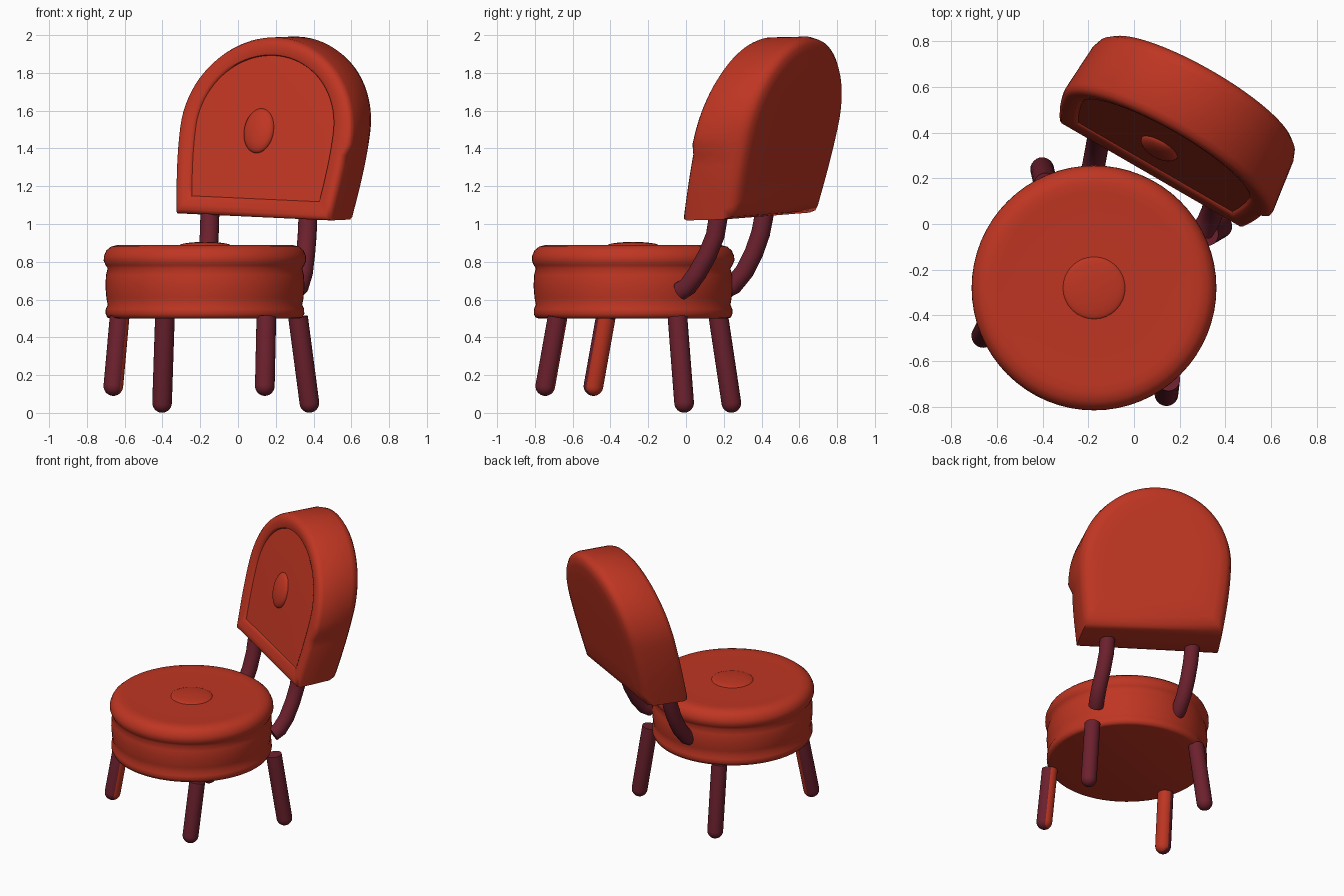
import bpy, bmesh, math
from mathutils import Vector

if "Cube" in bpy.data.objects:
    bpy.data.objects.remove(bpy.data.objects["Cube"])


def material(name, rgb):
    m = bpy.data.materials.new(name)
    m.diffuse_color = (*rgb, 1)
    m.use_nodes = True
    m.node_tree.nodes["Principled BSDF"].inputs["Base Color"].default_value = m.diffuse_color
    return m


RED = material("red upholstery", (0.52, 0.036, 0.016))
PLUM = material("plum legs", (0.15, 0.015, 0.027))
CENTRE = Vector((-0.175, -0.28, 0))


def finish(name, bm, mats, angle=40):
    bmesh.ops.recalc_face_normals(bm, faces=bm.faces)
    me = bpy.data.meshes.new(name)
    bm.to_mesh(me)
    bm.free()
    ob = bpy.data.objects.new(name, me)
    bpy.context.collection.objects.link(ob)
    for m in mats:
        me.materials.append(m)
    bpy.ops.object.select_all(action='DESELECT')
    ob.select_set(True)
    bpy.context.view_layer.objects.active = ob
    bpy.ops.object.shade_smooth_by_angle(angle=math.radians(angle))
    return ob


def loft(rings):
    """Skin closed rings of points and cap both ends."""
    bm = bmesh.new()
    vs = [[bm.verts.new(p) for p in r] for r in rings]
    n = len(vs[0])
    for a, b in zip(vs, vs[1:]):
        for i in range(n):
            j = (i + 1) % n
            bm.faces.new((a[i], a[j], b[j], b[i]))
    bm.faces.new(vs[0])
    bm.faces.new(vs[-1])
    return bm


def circle(c, r, x, y, n):
    return [c + r * (math.cos(t) * x + math.sin(t) * y)
            for t in (2 * math.pi * i / n for i in range(n))]


def tube(name, path, r, mats, round_end=False):
    """Round bar along a path, optionally with a domed last end."""
    pts = [Vector(p) for p in path]
    rings = []
    for i, p in enumerate(pts):
        t = (pts[min(i + 1, len(pts) - 1)] - pts[max(i - 1, 0)]).normalized()
        x = t.cross(Vector((0, 1, 0))).normalized()
        y = t.cross(x)
        rings.append(circle(p, r, x, y, 24))
    if round_end:
        for k in range(1, 7):
            a = k / 6 * math.radians(86)
            rings.append(circle(p + t * r * math.sin(a), r * math.cos(a), x, y, 24))
    return finish(name, loft(rings), mats)


def bump(name, loc, axes, size):
    """Flattened upholstery button."""
    bm = bmesh.new()
    bmesh.ops.create_uvsphere(bm, u_segments=32, v_segments=16, radius=1)
    for v in bm.verts:
        v.co = loc + sum((axes[k] * v.co[k] * size[k] for k in range(3)), Vector())
    return finish(name, bm, [RED])


# Seat: turned profile with piping at the bottom and a padded top
profile = [(.5, .5), (.517, .505), (.526, .525), (.525, .55), (.515, .572),
           (.522, .61), (.527, .67), (.524, .73), (.515, .765), (.526, .782),
           (.536, .805), (.535, .83), (.522, .86), (.498, .88), (.46, .89),
           (.42, .888), (.3, .886), (.1, .888), (.01, .888)]
X, Y, Z = Vector((1, 0, 0)), Vector((0, 1, 0)), Vector((0, 0, 1))
finish("seat", loft([circle(CENTRE + Z * z, r, X, Y, 64) for r, z in profile]), [RED], 60)
bump("seat_button", CENTRE + Z * .885, (X, Y, Z), (.138, .138, .02))

# Backrest: arched outline, turned, leaning, with a recessed front panel
BASE = Vector((.07, .21, 1.037))
U = Vector((.865, -.5, -.04))
V = Vector((.5, .855, .02))
W = Vector((.13, .21, 1))


def back_outline(inset, depth):
    k = 1 - .1 * max(depth, 0)               # slight taper to the rear
    half = []
    for i in range(9):                       # straight side
        h = inset + (.46 - inset) * i / 8
        half.append(((.472 + .046 * math.sin(h / .46 * math.pi / 2) - inset) * k, h))
    for i in range(1, 21):                   # arch
        a = math.pi / 2 * i / 20
        half.append(((.518 - inset) * k * math.cos(a), .46 + (.49 - inset) * math.sin(a)))
    # the raised rim stops part way down on the right side only
    lip = .03 * max(0, 1 - depth / .28) * (inset < .03)
    right = [(s + lip * max(0, 1 - (h - .4) / .5) * (h > .4 and s > 0), h) for s, h in half]
    full = right + [(-s, h) for s, h in reversed(half[:-1])]
    return [BASE + U * s + V * depth + W * h for s, h in full]


back_rings = [(.2, .325), (.09, .323), (.04, .313), (.012, .29), (0, .25),
              (0, .14), (0, .035), (.008, .012), (.025, 0), (.05, 0), (.08, .006),
              (.092, .012), (.096, .022), (.2, .018), (.36, .016)]
finish("backrest", loft([back_outline(i, d) for i, d in back_rings]), [RED], 50)
bump("backrest_button", BASE + U * -.03 + V * .018 + W * .455,
     (U.normalized(), V.normalized(), W.normalized()), (.09, .04, .122))

# Backrest supports
for side, path in (
        ("right", [(.30, -.03, .645), (.325, .01, .67), (.346, .06, .74), (.358, .115, .84),
                   (.366, .155, .94), (.372, .178, 1.08)]),
        ("left", [(-.185, .2, .65), (-.178, .25, .675), (-.167, .31, .75), (-.158, .36, .85),
                  (-.152, .395, .95), (-.148, .42, 1.08)])):
    tube(side + "_back_support", path, .05, [PLUM])

# Legs: splayed, the front pair shorter with red inner sides
for name, top, foot, front in (
        ("back_left_leg", (-.387, .172, .507), (-.402, .24, .053), False),
        ("back_right_leg", (.318, -.045, .507), (.378, -.01, .053), False),
        ("front_left_leg", (-.627, -.425, .507), (-.66, -.49, .142), True),
        ("front_right_leg", (.15, -.68, .507), (.142, -.745, .142), True)):
    leg = tube(name, [top, foot], .052, [PLUM, RED], True)
    if front:
        inward = (CENTRE - Vector((foot[0], foot[1], 0))).normalized()
        for f in leg.data.polygons:
            if f.normal.dot(inward) > .35:
                f.material_index = 1
